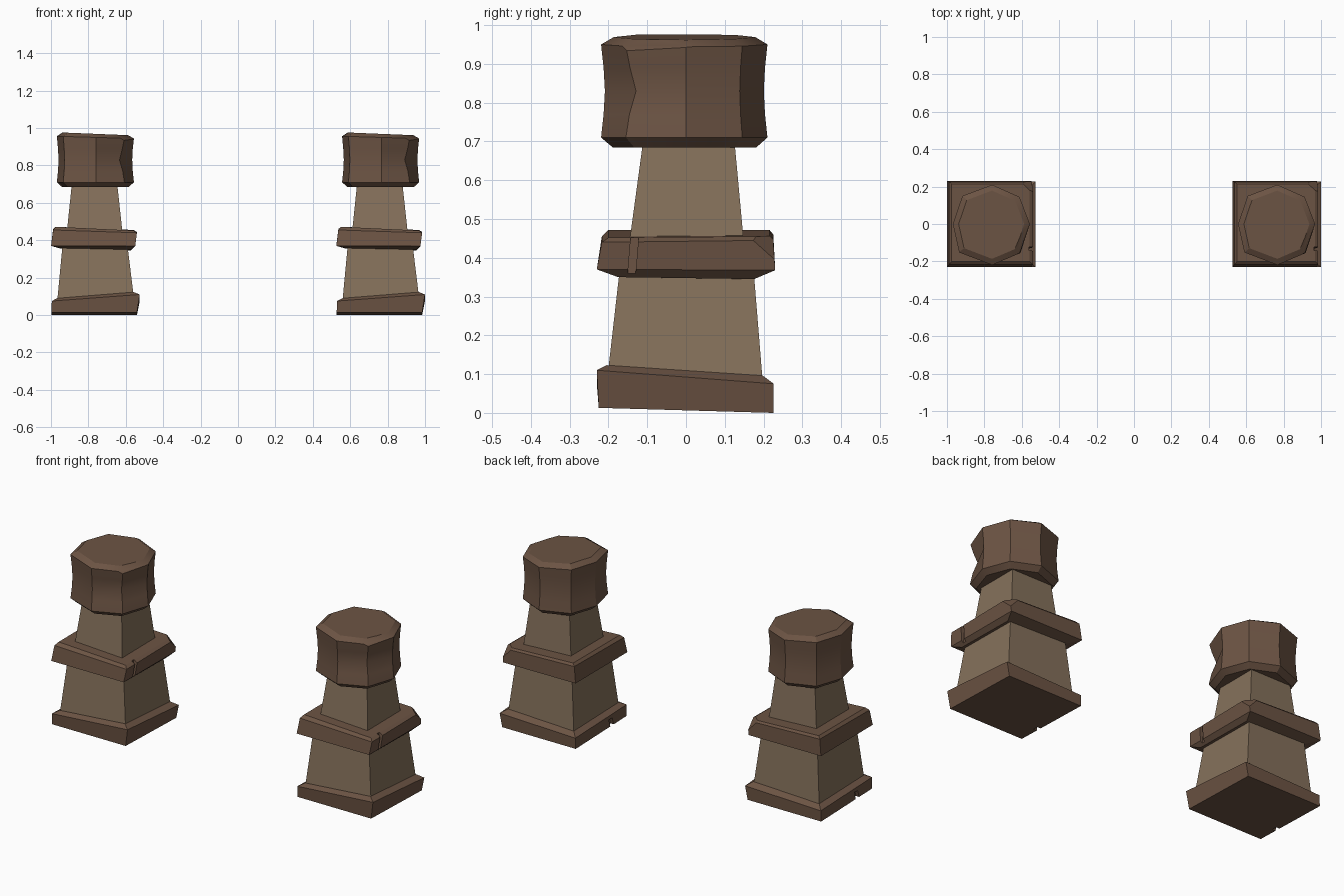
import bpy, bmesh, math
from mathutils import Vector

if "Cube" in bpy.data.objects:
    bpy.data.objects.remove(bpy.data.objects["Cube"])


def material(name, rgb):
    m = bpy.data.materials.new(name)
    m.diffuse_color = (*rgb, 1)
    m.use_nodes = True
    m.node_tree.nodes["Principled BSDF"].inputs["Base Color"].default_value = m.diffuse_color
    return m


dark = material("dark_brown", (0.15, 0.088, 0.057))
light = material("light_brown", (0.235, 0.165, 0.105))


def loft(name, rings, mat, offset, chips=()):
    """Skin a stack of closed rings, cap both ends, then slice off chipped corners."""
    bm = bmesh.new()
    loops = [[bm.verts.new(p) for p in ring] for ring in rings]
    n = len(loops[0])
    for a, b in zip(loops, loops[1:]):
        for i in range(n):
            j = (i + 1) % n
            bm.faces.new((a[i], a[j], b[j], b[i]))
    bm.faces.new(loops[0][::-1])
    bm.faces.new(loops[-1])
    for co, no in chips:
        bmesh.ops.bisect_plane(bm, geom=bm.verts[:] + bm.edges[:] + bm.faces[:],
                               plane_co=co, plane_no=Vector(no).normalized(), clear_outer=True)
        bmesh.ops.holes_fill(bm, edges=[e for e in bm.edges if e.is_boundary])
    bmesh.ops.recalc_face_normals(bm, faces=bm.faces[:])
    me = bpy.data.meshes.new(name)
    bm.to_mesh(me)
    bm.free()
    if mat:
        me.materials.append(mat)
    ob = bpy.data.objects.new(name, me)
    ob.location.x = offset
    bpy.context.collection.objects.link(ob)
    return ob


def quad(x0, x1, y0, y1, z):
    """Rectangular ring; z is one height or four (front-left, front-right, back-right, back-left)."""
    z = z if isinstance(z, tuple) else (z,) * 4
    return [(x0, y0, z[0]), (x1, y0, z[1]), (x1, y1, z[2]), (x0, y1, z[3])]


def notch(ob, name, x0, x1, y0, y1, z0, z1, lean=0.0):
    """Cut a small leaning groove out of an object."""
    cut = loft(name, [quad(x0, x1, y0, y1, z0), quad(x0, x1, y0 + lean, y1 + lean, z1)],
               None, ob.location.x)
    cut.hide_render = True
    cut.hide_viewport = True
    mod = ob.modifiers.new(name, 'BOOLEAN')
    mod.operation = 'DIFFERENCE'
    mod.solver = 'EXACT'
    mod.object = cut


# Octagon outline of the cap, slightly irregular
octagon = [(0.206, 0.0), (0.15, 0.145), (0.004, 0.21), (-0.155, 0.15),
           (-0.206, 0.0), (-0.172, -0.152), (0.004, -0.219), (0.155, -0.155)]


def cap_ring(scale, z, tilt=0.0, dent=1.0):
    ring = [(x * scale, y * scale, z - tilt * x) for x, y in octagon]
    x, y, h = ring[7]
    ring[7] = (x * dent, y * dent, h)
    return ring


for side, ox in (("left", -0.7625), ("right", 0.7625)):
    # Uneven foot slab
    foot = loft("foot_" + side, [
        quad(-0.235, 0.222, -0.225, 0.225, (0.013, 0.013, 0.0, 0.0)),
        quad(-0.233, 0.237, -0.23, 0.226, (0.075, 0.11, 0.075, 0.06)),
        quad(-0.205, 0.205, -0.205, 0.198, (0.09, 0.123, 0.096, 0.08))], dark, ox)
    notch(foot, "foot_notch_" + side, -0.26, -0.215, -0.12, -0.09, -0.02, 0.05, 0.02)

    # Tapered lower shaft
    loft("lower_shaft_" + side, [
        quad(-0.203, 0.203, -0.2, 0.197, (0.085, 0.115, 0.09, 0.075)),
        quad(-0.177, 0.173, -0.172, 0.175, 0.36)], light, ox)

    # Middle collar with a chipped corner and a crack
    collar = loft("collar_" + side, [
        quad(-0.185, 0.19, -0.175, 0.176, (0.358, 0.35, 0.345, 0.355)),
        quad(-0.237, 0.213, -0.23, 0.23, (0.37, 0.37, 0.368, 0.37)),
        quad(-0.226, 0.222, -0.217, 0.225, (0.455, 0.44, 0.445, 0.46)),
        quad(-0.212, 0.205, -0.2, 0.215, (0.472, 0.452, 0.455, 0.472))], dark, ox,
        [((0.205, 0.195, 0.44), (0.6, 0.6, 0.6))])
    notch(collar, "collar_crack_" + side, 0.2, 0.26, -0.15, -0.13, 0.36, 0.48, 0.01)

    # Tapered upper shaft
    loft("upper_shaft_" + side, [
        quad(-0.153, 0.145, -0.146, 0.149, 0.44),
        quad(-0.127, 0.118, -0.112, 0.126, 0.69)], light, ox)

    # Eight-sided cap with pinched waist and a chipped top corner
    cap = loft("cap_" + side, [
        cap_ring(0.86, 0.684),
        cap_ring(1.0, 0.71),
        cap_ring(0.97, 0.77, dent=0.97),
        cap_ring(0.955, 0.83, dent=0.87),
        cap_ring(0.97, 0.89, dent=0.96),
        cap_ring(1.0, 0.95, 0.03),
        cap_ring(0.85, 0.969, 0.035)], dark, ox,
        [((0.183, -0.076, 0.935), (0.92, -0.38, 1.1))])
    cap.data.shade_smooth()
    bpy.ops.object.select_all(action='DESELECT')
    bpy.context.view_layer.objects.active = cap
    cap.select_set(True)
    bpy.ops.object.shade_smooth_by_angle(angle=math.radians(28))
